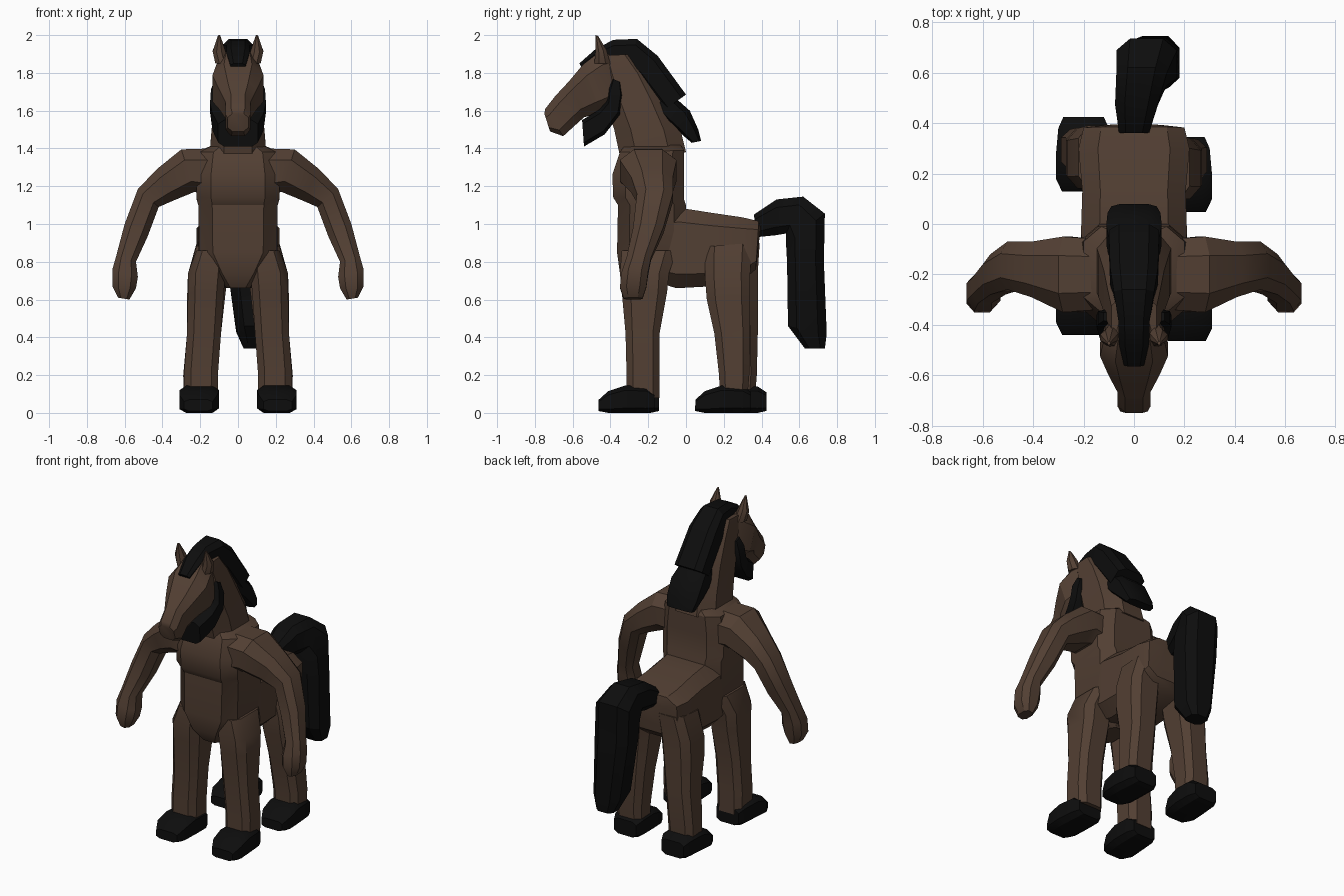
import bpy, bmesh, math
from mathutils import Vector


def material(name, rgb):
    m = bpy.data.materials.new(name)
    m.diffuse_color = (*rgb, 1)
    return m


BROWN = material("brown coat", (0.085, 0.050, 0.033))
BLACK = material("black hair", (0.004, 0.004, 0.004))


def loft(name, rings, mat, c=0.5, arm=False, side=1, dy=0.0):
    """Skin eight-sided rings: (centre, half width, a0, z0, a1, z1).
    a/z are two opposite edge points; width runs along x (along y for arms)."""
    shape = [(1, c), (c, 1), (-c, 1), (-1, c), (-1, -c), (-c, -1), (c, -1), (1, -c)]
    bm = bmesh.new()
    loops = []
    for mid, w, a0, z0, a1, z1 in rings:
        loop = []
        for u, v in shape:
            s, t = mid + u * w, (a0 + a1) / 2 + v * (a1 - a0) / 2
            z = (z0 + z1) / 2 + v * (z1 - z0) / 2
            x, y = (t, s) if arm else (s, t)
            loop.append(bm.verts.new((x * side, y + dy, z)))
        loops.append(loop)
    for p, q in zip(loops, loops[1:]):
        for i in range(8):
            j = (i + 1) % 8
            bm.faces.new((p[i], p[j], q[j], q[i]))
    bm.faces.new(loops[0])
    bm.faces.new(loops[-1])
    return finish(name, bm, mat)


def finish(name, bm, mat):
    bmesh.ops.recalc_face_normals(bm, faces=bm.faces)
    me = bpy.data.meshes.new(name)
    bm.to_mesh(me)
    bm.free()
    me.materials.append(mat)
    ob = bpy.data.objects.new(name, me)
    bpy.context.collection.objects.link(ob)
    bpy.context.view_layer.objects.active = ob
    ob.select_set(True)
    bpy.ops.object.shade_smooth_by_angle(angle=math.radians(32))
    ob.select_set(False)
    return ob


# Upright torso, with the chest overhanging the belly
loft("torso", [
    (0, 0.06, -0.30, 0.66, -0.12, 0.66), (0, 0.13, -0.35, 0.74, -0.05, 0.72),
    (0, 0.205, -0.365, 0.85, 0.0, 0.85), (0, 0.21, -0.36, 1.10, 0.0, 1.10),
    (0, 0.22, -0.385, 1.14, -0.01, 1.13), (0, 0.22, -0.39, 1.26, -0.01, 1.26),
    (0, 0.20, -0.35, 1.38, -0.01, 1.39), (0, 0.13, -0.32, 1.42, -0.03, 1.42)], BROWN, 0.65)

# Horse barrel and rump
loft("barrel", [
    (0, 0.19, -0.25, 0.72, -0.25, 1.05), (0, 0.21, -0.05, 0.66, -0.03, 1.085),
    (0, 0.205, 0.13, 0.67, 0.13, 1.06), (0, 0.22, 0.30, 0.70, 0.30, 1.035),
    (0, 0.20, 0.37, 0.76, 0.385, 1.015), (0, 0.12, 0.375, 0.80, 0.395, 0.98)], BROWN, 0.65)

# Neck
loft("neck", [
    (0, 0.15, -0.35, 1.36, 0.0, 1.38), (0, 0.14, -0.38, 1.50, -0.03, 1.50),
    (0, 0.12, -0.43, 1.65, -0.10, 1.65), (0, 0.105, -0.46, 1.80, -0.19, 1.80),
    (0, 0.09, -0.46, 1.89, -0.28, 1.90)], BROWN)

# Head, from the back of the skull to the muzzle
loft("head", [
    (0, 0.08, -0.38, 1.91, -0.35, 1.70), (0, 0.115, -0.46, 1.91, -0.38, 1.61),
    (0, 0.135, -0.545, 1.845, -0.45, 1.59), (0, 0.10, -0.62, 1.755, -0.54, 1.565),
    (0, 0.065, -0.69, 1.68, -0.59, 1.52), (0, 0.065, -0.745, 1.61, -0.65, 1.465),
    (0, 0.055, -0.75, 1.585, -0.72, 1.49)], BROWN, 0.55)

# Dark hair below the jaw and up both cheeks
loft("beard", [
    (0, 0.105, -0.55, 1.55, -0.54, 1.41), (0, 0.135, -0.46, 1.605, -0.43, 1.475),
    (0, 0.148, -0.42, 1.65, -0.35, 1.58), (0, 0.143, -0.41, 1.72, -0.335, 1.68),
    (0, 0.12, -0.39, 1.77, -0.345, 1.75)], BLACK, 0.7)

# Mane: forelock, crest and the lower lobe on the back
loft("upper_mane", [
    (0, 0.04, -0.565, 1.85, -0.54, 1.81), (0, 0.06, -0.48, 1.925, -0.45, 1.82),
    (0, 0.062, -0.385, 1.975, -0.38, 1.82), (0, 0.08, -0.26, 1.98, -0.30, 1.82),
    (0, 0.095, -0.15, 1.89, -0.26, 1.78), (0, 0.10, 0.0, 1.685, -0.12, 1.60)], BLACK, 0.6)
loft("lower_mane", [
    (0, 0.09, -0.07, 1.68, -0.19, 1.62), (0, 0.11, 0.02, 1.60, -0.11, 1.54),
    (0, 0.105, 0.065, 1.50, -0.04, 1.49), (0, 0.09, 0.08, 1.44, 0.03, 1.43)], BLACK, 0.6)

# Arched tail hanging slightly to one side
loft("tail", [
    (0, 0.06, 0.36, 1.05, 0.37, 0.93), (0.01, 0.085, 0.48, 1.13, 0.47, 0.94),
    (0.03, 0.10, 0.62, 1.145, 0.53, 0.95), (0.05, 0.12, 0.735, 1.055, 0.53, 0.89),
    (0.06, 0.12, 0.73, 0.80, 0.535, 0.80), (0.085, 0.095, 0.745, 0.42, 0.54, 0.46),
    (0.09, 0.06, 0.735, 0.34, 0.63, 0.34)], BLACK, 0.55)

for side, label in ((1, "right"), (-1, "left")):
    # Ears: tapered spikes
    loft(label + "_ear", [
        (0.085, 0.035, -0.485, 1.85, -0.40, 1.85), (0.10, 0.034, -0.48, 1.91, -0.42, 1.92),
        (0.10, 0.006, -0.48, 2.0, -0.465, 1.995)], BROWN, 0.4, side=side)

    # Arm with a bent elbow, ending in a fist
    loft(label + "_arm", [
        (-0.20, 0.14, 0.14, 1.40, 0.16, 1.15), (-0.20, 0.15, 0.30, 1.395, 0.23, 1.17),
        (-0.18, 0.11, 0.43, 1.29, 0.34, 1.125), (-0.165, 0.095, 0.53, 1.185, 0.42, 1.09),
        (-0.20, 0.08, 0.60, 1.00, 0.48, 0.93), (-0.25, 0.065, 0.645, 0.83, 0.54, 0.80),
        (-0.27, 0.07, 0.665, 0.76, 0.53, 0.72), (-0.28, 0.07, 0.665, 0.67, 0.54, 0.66),
        (-0.28, 0.05, 0.635, 0.61, 0.575, 0.60)], BROWN, arm=True, side=side)

    # Legs
    loft(label + "_front_leg", [
        (0.14, 0.08, -0.34, 0.86, -0.05, 0.86), (0.165, 0.10, -0.35, 0.74, -0.09, 0.74),
        (0.17, 0.095, -0.34, 0.64, -0.10, 0.64), (0.18, 0.09, -0.32, 0.42, -0.14, 0.42),
        (0.195, 0.09, -0.315, 0.22, -0.14, 0.22), (0.195, 0.088, -0.315, 0.08, -0.14, 0.08)],
        BROWN, 0.6, side=side)
    dy = -0.02 * side
    loft(label + "_hind_leg", [
        (0.13, 0.09, 0.12, 0.88, 0.37, 0.90), (0.16, 0.105, 0.12, 0.72, 0.36, 0.74),
        (0.17, 0.10, 0.13, 0.60, 0.36, 0.60), (0.18, 0.09, 0.17, 0.42, 0.36, 0.42),
        (0.20, 0.09, 0.195, 0.20, 0.355, 0.20), (0.20, 0.088, 0.20, 0.08, 0.345, 0.08)],
        BROWN, 0.6, side=side, dy=dy)

    # Hooves, longer toward the toe
    for part, oy in (("front", -0.012 * side), ("hind", 0.54 + 2 * dy)):
        loft(label + "_" + part + "_hoof", [
            (0.21, 0.075, -0.452, 0.01, -0.45, 0.07), (0.21, 0.10, -0.40, 0.0, -0.40, 0.115),
            (0.205, 0.105, -0.31, 0.0, -0.31, 0.145), (0.20, 0.10, -0.20, 0.0, -0.20, 0.14),
            (0.20, 0.08, -0.155, 0.01, -0.155, 0.11)], BLACK, 0.65, side=side, dy=oy)
